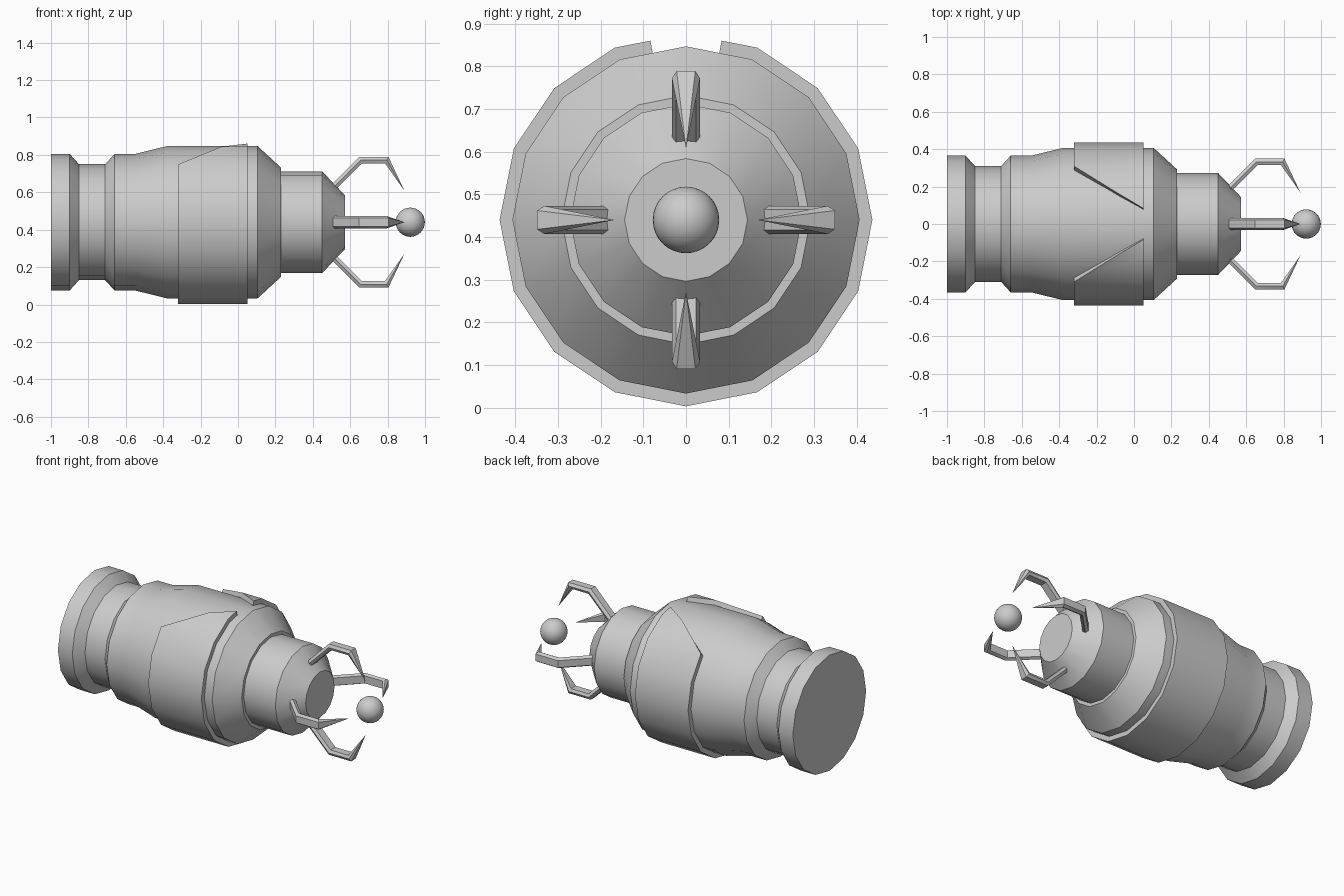
import bpy, bmesh
from math import sin, cos, radians, pi
from mathutils import Vector

if "Cube" in bpy.data.objects:
    bpy.data.objects.remove(bpy.data.objects["Cube"])

CZ = 0.44    # height of the long axis
SIDES = 16


def polar(x, r, deg):
    """Point around the long axis, angle measured from straight up."""
    a = radians(deg)
    return Vector((x, r * sin(a), CZ + r * cos(a)))


def finish(name, bm, angle=30):
    bmesh.ops.remove_doubles(bm, verts=bm.verts, dist=1e-5)
    bmesh.ops.recalc_face_normals(bm, faces=bm.faces)
    me = bpy.data.meshes.new(name)
    bm.to_mesh(me)
    bm.free()
    ob = bpy.data.objects.new(name, me)
    bpy.context.collection.objects.link(ob)
    bpy.ops.object.select_all(action='DESELECT')
    ob.select_set(True)
    bpy.context.view_layer.objects.active = ob
    bpy.ops.object.shade_smooth_by_angle(angle=radians(angle))
    return ob


def skin(bm, rings):
    """Join closed rings of points with quads and cap both ends."""
    vs = [[bm.verts.new(p) for p in ring] for ring in rings]
    n = len(vs[0])
    for a, b in zip(vs, vs[1:]):
        for i in range(n):
            j = (i + 1) % n
            bm.faces.new((a[i], a[j], b[j], b[i]))
    bm.faces.new(vs[0])
    bm.faces.new(vs[-1])


# Turned body: (x, radius)
profile = [(-1, .365), (-.90, .365), (-.85, .31), (-.71, .31), (-.66, .365),
           (-.55, .365), (-.38, .407), (.105, .407), (.23, .292), (.23, .272),
           (.45, .272), (.572, .144)]
bm = bmesh.new()
skin(bm, [[polar(x, r, 360 * i / SIDES) for i in range(SIDES)] for x, r in profile])
finish("body", bm)

# Outer sleeve with a V-shaped opening on top
R, X0, XM, X1 = .437, -.32, -.09, .05
bm = bmesh.new()
for s in (1, -1):
    p = lambda x, d: polar(x, R, s * d)
    gap = (p(X1, 0) + p(X1, 22.5)) / 2
    faces = [[p(XM, 22.5), gap, p(X1, 22.5)],
             [p(X0, 45), p(XM, 22.5), p(X1, 22.5), p(X1, 45)]]
    for k in range(2, 8):
        a, b = 22.5 * k, 22.5 * (k + 1)
        faces.append([p(X0, a), p(X1, a), p(X1, b), p(X0, b)])
    for f in faces:
        bm.faces.new([bm.verts.new(v) for v in f])
bmesh.ops.remove_doubles(bm, verts=bm.verts, dist=1e-5)
bmesh.ops.recalc_face_normals(bm, faces=bm.faces)
# orient outward, then add the inner skin and rim
f0 = bm.faces[:][-1]
c = f0.calc_center_median()
if f0.normal.dot(c - Vector((c.x, 0, CZ))) < 0:
    bmesh.ops.reverse_faces(bm, faces=bm.faces)
outer = list(bm.faces)
rim = [tuple(e.verts) for e in bm.edges if e.is_boundary]
axis = Vector((0, 0, CZ))
inner = {}
for v in list(bm.verts):
    k = .402 / R
    inner[v] = bm.verts.new((v.co.x, v.co.y * k, CZ + (v.co.z - CZ) * k))
for f in outer:
    bm.faces.new([inner[v] for v in reversed(f.verts)])
for a, b in rim:
    bm.faces.new((a, b, inner[b], inner[a]))
finish("sleeve", bm)

# Four claws: (x, radius, bend-plane normal angle, half thickness)
path = [(.46, .137, 135, .017), (.655, .332, 112.5, .0185), (.795, .332, 60, .0195)]
for q, place in enumerate(("top", "right", "bottom", "left")):
    turn = 90 * q
    a = radians(turn)
    side, up = Vector((0, cos(a), -sin(a))), Vector((0, sin(a), cos(a)))
    rings = []
    for x, r, deg, t in path:
        n = Vector((cos(radians(deg)), 0, 0)) + up * sin(radians(deg))
        c = polar(x, r, turn)
        rings.append([c + side * u + n * v * t for u, v in
                      ((-.022, 1), (.022, 1), (.033, 0), (.024, -1), (-.024, -1), (-.033, 0))])
    rings.append([polar(.89, .168, turn)] * 6)
    bm = bmesh.new()
    skin(bm, rings[:3])
    end = [v for v in bm.verts][-6:]
    bmesh.ops.delete(bm, geom=[bm.faces[:][-1]], context='FACES_ONLY')
    tip = bm.verts.new(rings[3][0])
    for i in range(6):
        bm.faces.new((end[i], end[(i + 1) % 6], tip))
    finish("claw_" + place, bm)

# Ball held between the claws
bpy.ops.mesh.primitive_uv_sphere_add(segments=32, ring_count=16, radius=.078,
                                     location=(.921, 0, CZ))
bpy.context.object.name = "ball"
bpy.ops.object.shade_smooth()
